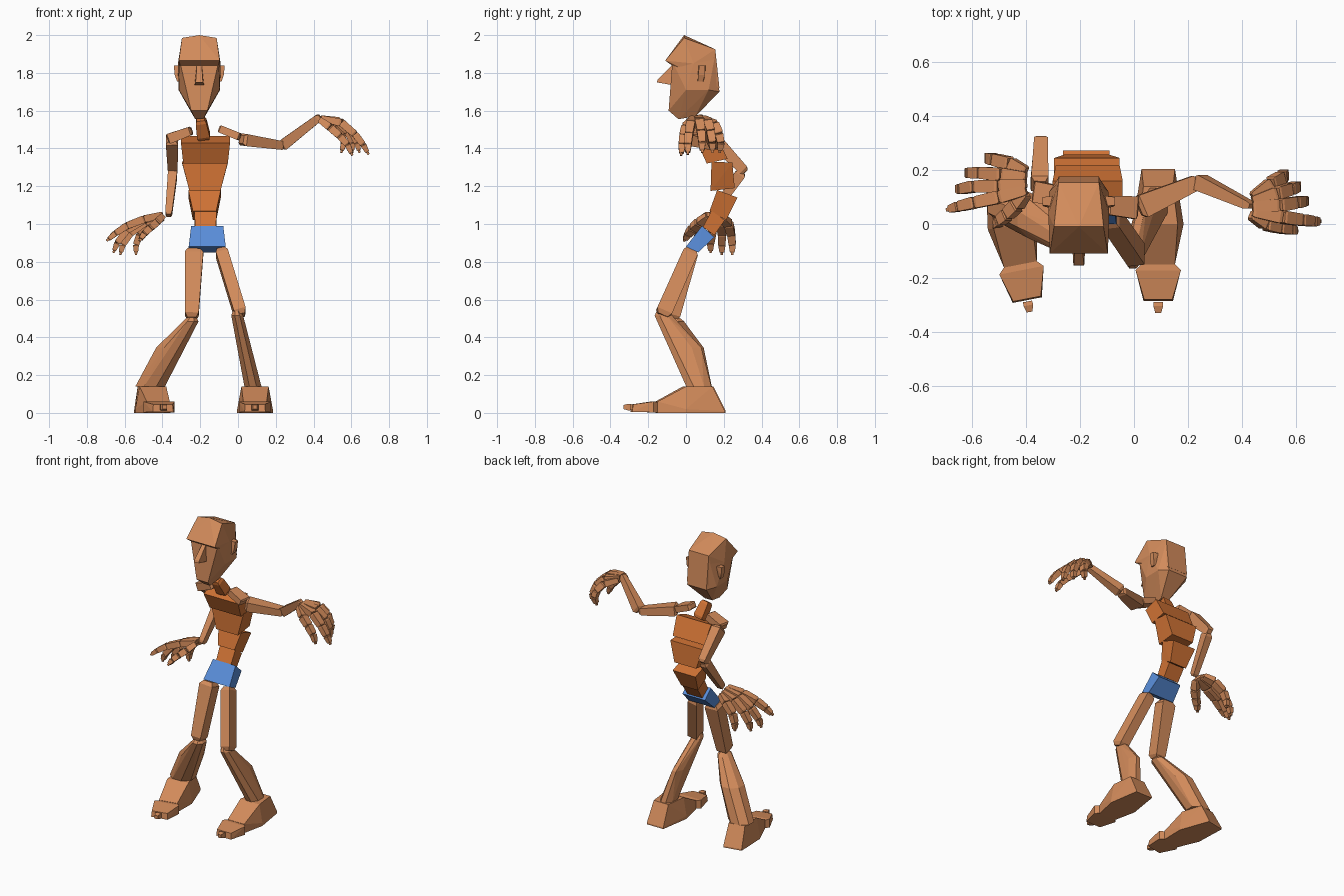
import bpy, bmesh, math
from mathutils import Vector, Matrix


def material(name, rgb):
    m = bpy.data.materials.new(name)
    m.diffuse_color = (*rgb, 1)
    return m


TAN = material("tan", (0.65, 0.26, 0.105))
ORANGE = material("orange", (0.63, 0.17, 0.035))
BLUE = material("blue", (0.10, 0.27, 0.70))


def build(name, solids, mat=TAN):
    """One object made from several convex solids, each given by its corner points."""
    bm = bmesh.new()
    for pts in solids:
        new = [bm.verts.new(p) for p in pts]
        bmesh.ops.convex_hull(bm, input=new)
        bmesh.ops.delete(bm, geom=[v for v in bm.verts if not v.link_faces], context='VERTS')
    bmesh.ops.dissolve_limit(bm, angle_limit=0.02, verts=bm.verts[:], edges=bm.edges[:])
    bmesh.ops.recalc_face_normals(bm, faces=bm.faces[:])
    me = bpy.data.meshes.new(name)
    bm.to_mesh(me)
    bm.free()
    me.materials.append(mat)
    ob = bpy.data.objects.new(name, me)
    bpy.context.collection.objects.link(ob)
    return ob


def bone(p, q, start, end, side=(0, 1, 0), tip=0.65, cut=0.06):
    """Tapered four-sided bar from p to q; start/end = (width along side, depth)."""
    p, q = Vector(p), Vector(q)
    a = (q - p).normalized()
    s = Vector(side)
    u = (s - a * s.dot(a)).normalized()
    v = a.cross(u)
    pts = []
    for t, k in ((0, tip), (cut, 1), (1 - cut, 1), (1, tip)):
        w = (start[0] + (end[0] - start[0]) * t) * k / 2
        d = (start[1] + (end[1] - start[1]) * t) * k / 2
        c = p.lerp(q, t)
        pts += [c + u * w * i + v * d * j for i in (-1, 1) for j in (-1, 1)]
    return pts


def sym(cx, rows):
    """Left/right pairs of points from (half width, y, z)."""
    return [(cx + s * w, y, z) for w, y, z in rows for s in (-1, 1)]


# Head: skull cap with brow, face, nose and ears
HX = -0.205
build("skull", [sym(HX, [(.108, -.11, 1.865), (.10, -.075, 1.84), (.092, -.01, 1.985),
                         (0, -.01, 2.0), (.075, .155, 1.925), (.113, .04, 1.85),
                         (.10, .12, 1.75), (.074, .177, 1.72)])])
build("face", [sym(HX, [(.103, -.072, 1.86), (.043, -.092, 1.60), (.022, -.04, 1.555),
                        (.028, .05, 1.57), (.113, .04, 1.85), (.108, .0, 1.71),
                        (.11, .12, 1.71), (.072, .177, 1.70), (.076, .155, 1.9)])])
build("nose", [sym(HX, [(.013, -.07, 1.845), (.02, -.155, 1.75), (.018, -.15, 1.765),
                        (.025, -.07, 1.735)])])
for s, side in ((-1, "right"), (1, "left")):
    build(side + "_ear", [[(HX + s * w, y, z) for w, y, z in
          [(.09, .06, 1.755), (.09, .095, 1.755), (.118, .062, 1.755), (.118, .09, 1.755),
           (.09, .065, 1.84), (.09, .105, 1.84), (.135, .07, 1.84), (.135, .10, 1.84),
           (.13, .065, 1.79), (.13, .10, 1.79)]]])

# Neck
build("neck", [bone((-.18, .11, 1.455), (-.198, .055, 1.555), (.07, .065), (.055, .055),
                    side=(1, 0, 0), tip=.8, cut=.15)], ORANGE)

# Torso blocks: centre x, half width at top and bottom, then (y, z) of
# top front, top back, bottom back, bottom front
TORSO = [
    ("upper_chest", ORANGE, -.172, .130, .118, (.06, 1.43), (.16, 1.465), (.22, 1.345), (.11, 1.32)),
    ("ribs", ORANGE, -.175, .122, .082, (.135, 1.33), (.245, 1.325), (.258, 1.19), (.13, 1.175)),
    ("belly", ORANGE, -.177, .086, .062, (.165, 1.18), (.273, 1.14), (.213, 1.02), (.125, 1.07)),
    ("waist", ORANGE, -.172, .058, .056, (.135, 1.07), (.205, 1.02), (.15, .94), (.09, .985)),
    ("pelvis", BLUE, -.163, .085, .098, (.085, .99), (.15, .93), (.065, .85), (.0, .88)),
]
for name, mat, cx, wt, wb, tf, tb, bb, bf in TORSO:
    build(name, [sym(cx, [(wt, *tf), (wt, *tb), (wb, *bb), (wb, *bf)])], mat)

# Collar bones and arms: start, end, thickness at both ends
ARMS = [
    ("right_collar", (-.245, .10, 1.495), (-.37, .12, 1.45), (.07, .045), (.08, .055), (0, 1, 0)),
    ("left_collar", (-.10, .07, 1.505), (.012, .06, 1.46), (.07, .04), (.085, .04), (0, 1, 0)),
    ("right_upper_arm", (-.35, .14, 1.455), (-.345, .315, 1.275), (.065, .08), (.05, .05), (1, 0, 0)),
    ("right_forearm", (-.345, .295, 1.275), (-.368, .135, 1.045), (.05, .06), (.035, .04), (1, 0, 0)),
    ("left_upper_arm", (.018, .06, 1.448), (.24, .158, 1.415), (.09, .065), (.055, .045), (0, 1, 0)),
    ("left_forearm", (.235, .16, 1.415), (.435, .066, 1.568), (.06, .06), (.03, .04), (0, 1, 0)),
]
for name, p, q, a, b, side in ARMS:
    build(name, [bone(p, q, a, b, side)])

# Hands: joint positions of each digit, from wrist to tip
HANDS = {
    "left": {
        "thumb": [(.435, .035, 1.55), (.49, .0, 1.51), (.54, -.013, 1.465), (.58, -.02, 1.42), (.60, -.025, 1.375)],
        "index": [(.44, .045, 1.56), (.55, .025, 1.535), (.62, .015, 1.475), (.663, .01, 1.42), (.685, .01, 1.38)],
        "middle": [(.44, .065, 1.56), (.54, .07, 1.545), (.60, .08, 1.49), (.63, .085, 1.43), (.64, .085, 1.39)],
        "ring": [(.44, .085, 1.56), (.53, .115, 1.54), (.58, .13, 1.49), (.605, .14, 1.43), (.605, .14, 1.39)],
        "little": [(.44, .10, 1.55), (.51, .15, 1.525), (.55, .175, 1.475), (.56, .185, 1.43), (.55, .18, 1.39)],
    },
    "right": {
        "thumb": [(-.40, .115, 1.04), (-.435, .07, 1.005), (-.47, .035, .975), (-.50, .01, .945), (-.515, -.005, .92)],
        "index": [(-.40, .125, 1.05), (-.50, .10, 1.025), (-.59, .08, .99), (-.65, .065, .95), (-.685, .055, .92)],
        "middle": [(-.40, .15, 1.05), (-.50, .14, 1.02), (-.59, .14, .965), (-.64, .13, .90), (-.655, .13, .86)],
        "ring": [(-.40, .175, 1.04), (-.49, .185, 1.01), (-.57, .19, .95), (-.61, .19, .89), (-.62, .19, .85)],
        "little": [(-.40, .195, 1.03), (-.46, .225, 1.0), (-.52, .24, .945), (-.54, .245, .89), (-.54, .245, .85)],
    },
}
WIDTHS = [.036, .048, .044, .038, .026]
for hand, digits in HANDS.items():
    for digit, joints in digits.items():
        segs = [bone(joints[i], joints[i + 1], (WIDTHS[i], WIDTHS[i] * .85),
                     (WIDTHS[i + 1], WIDTHS[i + 1] * .85), tip=.8, cut=.1) for i in range(4)]
        # small nub at the finger tip
        end, prev = Vector(joints[4]), Vector(joints[3])
        segs.append(bone(end, end + (end - prev).normalized() * .014, (.014, .014), (.012, .012)))
        build(f"{hand}_{digit}", segs)

# Thighs
build("right_thigh", [bone((-.232, .03, .865), (-.245, -.075, .50), (.10, .08), (.07, .08), (1, 0, 0))])
build("left_thigh", [bone((-.092, .03, .865), (.015, -.125, .515), (.065, .08), (.065, .085), (1, 0, 0))])

# Shins: eight-sided sections (x, y, z, half x, half y)
SHINS = {
    "right": [(-.245, -.065, .505, .025, .03), (-.25, -.06, .485, .042, .05),
              (-.362, .02, .345, .073, .075), (-.465, .07, .14, .08, .068)],
    "left": [(-.008, -.125, .54, .02, .03), (-.004, -.12, .515, .032, .047),
             (.034, -.005, .345, .036, .088), (.079, .068, .14, .046, .068)],
}
for side, secs in SHINS.items():
    build(side + "_shin", [[(x + hx * math.cos(math.pi * (k + .5) / 4) * 1.06,
                             y + hy * math.sin(math.pi * (k + .5) / 4) * 1.06, z)
                            for x, y, z, hx, hy in secs for k in range(8)]])

# Feet: shaped as the left foot about its ball, then mirrored and turned for the right
FOOT = sym(0, [(.062, .355, 0), (.062, .355, .01), (.094, .15, 0), (.094, .15, .02), (.062, 0, 0),
               (.062, 0, .06), (.055, .29, .14), (.072, .15, .14)])
TOES = sym(0, [(.062, 0, .003), (.062, 0, .058), (.084, -.022, .003), (.084, -.022, .06),
               (.055, -.135, .005), (.052, -.13, .045)])
TIP = sym(0, [(.017, -.14, .015), (.017, -.14, .045), (.018, -.155, .013), (.018, -.155, .048),
              (.011, -.18, .02), (.011, -.18, .042)])
for side, x, turn in (("left", .09, 0), ("right", -.422, 11)):
    place = Matrix.Translation((x, -.15, 0)) @ Matrix.Rotation(math.radians(turn), 4, 'Z')
    for part, pts in (("foot", FOOT), ("toes", TOES), ("toe_tip", TIP)):
        build(f"{side}_{part}", [[place @ Vector(p) for p in pts]])
